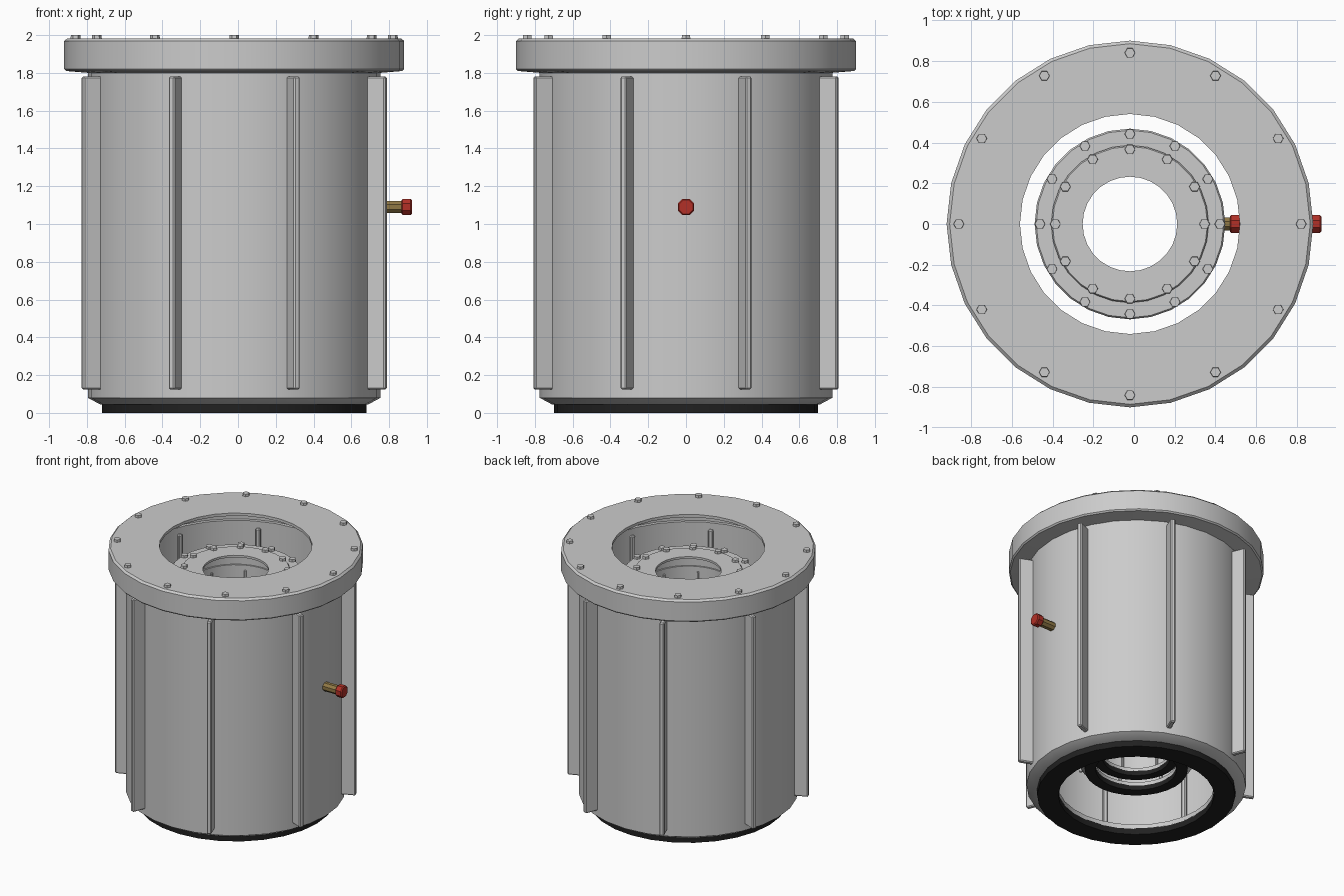
import bpy, bmesh
from math import sin, cos, pi, radians
from mathutils import Matrix, Vector

if "Cube" in bpy.data.objects:
    bpy.data.objects.remove(bpy.data.objects["Cube"])

CX = -0.02      # housing axis
SEG = 28


def material(name, rgb):
    m = bpy.data.materials.new(name)
    m.diffuse_color = (*rgb, 1)
    m.use_nodes = True
    m.node_tree.nodes["Principled BSDF"].inputs["Base Color"].default_value = m.diffuse_color
    return m


BLACK = material("black_rubber", (0.015, 0.015, 0.015))
RED = material("red_cap", (0.45, 0.03, 0.02))
BRASS = material("brass", (0.28, 0.19, 0.06))


def finish(bm, name, mat=None, smooth=True):
    bmesh.ops.recalc_face_normals(bm, faces=bm.faces)
    me = bpy.data.meshes.new(name)
    bm.to_mesh(me)
    bm.free()
    ob = bpy.data.objects.new(name, me)
    bpy.context.collection.objects.link(ob)
    ob.location.x = CX
    if mat:
        me.materials.append(mat)
    if smooth:
        bpy.ops.object.select_all(action='DESELECT')
        ob.select_set(True)
        bpy.context.view_layer.objects.active = ob
        bpy.ops.object.shade_smooth_by_angle(angle=radians(30))
    return ob


def lathe(name, profile, mat=None):
    """Revolve a closed (radius, height) profile around z."""
    bm = bmesh.new()
    rings = [[bm.verts.new((r * cos(2 * pi * i / SEG), r * sin(2 * pi * i / SEG), z))
              for r, z in profile] for i in range(SEG)]
    n = len(profile)
    for i in range(SEG):
        a, b = rings[i], rings[(i + 1) % SEG]
        for j in range(n):
            k = (j + 1) % n
            bm.faces.new((a[j], b[j], b[k], a[k]))
    return finish(bm, name, mat)


def rod(name, x0, x1, r, z, mat):
    """Short eight-sided rod along x with bevelled ends."""
    bm = bmesh.new()
    m = (Matrix.Translation(((x0 + x1) / 2, 0, z)) @ Matrix.Rotation(pi / 2, 4, 'Y')
         @ Matrix.Rotation(pi / 8, 4, 'Z'))
    bmesh.ops.create_cone(bm, cap_ends=True, segments=8, radius1=r, radius2=r,
                          depth=x1 - x0, matrix=m)
    caps = [e for e in bm.edges if abs(e.verts[0].co.x - e.verts[1].co.x) < 1e-4]
    bmesh.ops.bevel(bm, geom=caps, offset=0.007, segments=1, affect='EDGES')
    finish(bm, name, mat, smooth=False)


def drum(label, s, base, k):
    """Ribbed drum, scaled s across and k in height, standing at base."""
    def prof(points):
        return [(r * s, base + z * k) for r, z in points]

    # thin-walled drum with an inward bottom lip
    lathe(label + "_wall", prof([(0.55, 0.045), (0.71, 0.045), (0.775, 0.08), (0.775, 1.83),
                                 (0.745, 1.83), (0.745, 0.08), (0.55, 0.08)]))
    # rubber seal underneath
    lathe(label + "_seal", prof([(0.55, 0), (0.70, 0), (0.70, 0.05), (0.55, 0.05)]), BLACK)
    # hollow lid: thick rim, thin top plate with a round opening
    lathe(label + "_lid", prof([(0.77, 1.80), (0.89, 1.81), (0.90, 1.82), (0.90, 1.968),
                                (0.885, 1.982), (0.54, 1.982), (0.54, 1.96), (0.77, 1.96)]))

    # vertical ribs through the wall
    bm = bmesh.new()
    z0, z1 = base + 0.125 * k, base + 1.78 * k
    for i in range(8):
        m = (Matrix.Rotation(radians(22.5 + 45 * i), 4, 'Z')
             @ Matrix.Translation((0.795 * s, 0, (z0 + z1) / 2))
             @ Matrix.Diagonal((0.15 * s, 0.035 * s, z1 - z0, 1)))
        bmesh.ops.create_cube(bm, size=1, matrix=m)
    bmesh.ops.bevel(bm, geom=bm.edges[:], offset=0.007 * s, segments=1, affect='EDGES')
    finish(bm, label + "_ribs", smooth=False)

    # hexagonal bolt heads around the lid
    bm = bmesh.new()
    for i in range(12):
        a = i * pi / 6
        rb = 0.84 * s + (0.005 if s < 1 else 0)
        m = (Matrix.Translation((rb * cos(a), rb * sin(a), base + 1.982 * k + 0.004))
             @ Matrix.Rotation(pi / 6, 4, 'Z'))
        bmesh.ops.create_cone(bm, cap_ends=True, segments=6, radius1=0.027, radius2=0.025,
                              depth=0.028, matrix=m)
    finish(bm, label + "_bolts", smooth=False)


# three nested drums
drum("outer_drum", 1.0, 0.0, 1.0)
drum("middle_drum", 0.52, 0.21, 0.79)
drum("inner_drum", 0.43, 0.30, 0.755)

# valves on the right side of the outer and middle drums
for label, x in (("outer", 0.885), ("middle", 0.49)):
    rod(label + "_valve_stem", x - 0.13, x + 0.01, 0.034, 1.09, BRASS)
    rod(label + "_valve_cap", x, x + 0.055, 0.047, 1.09, RED)
